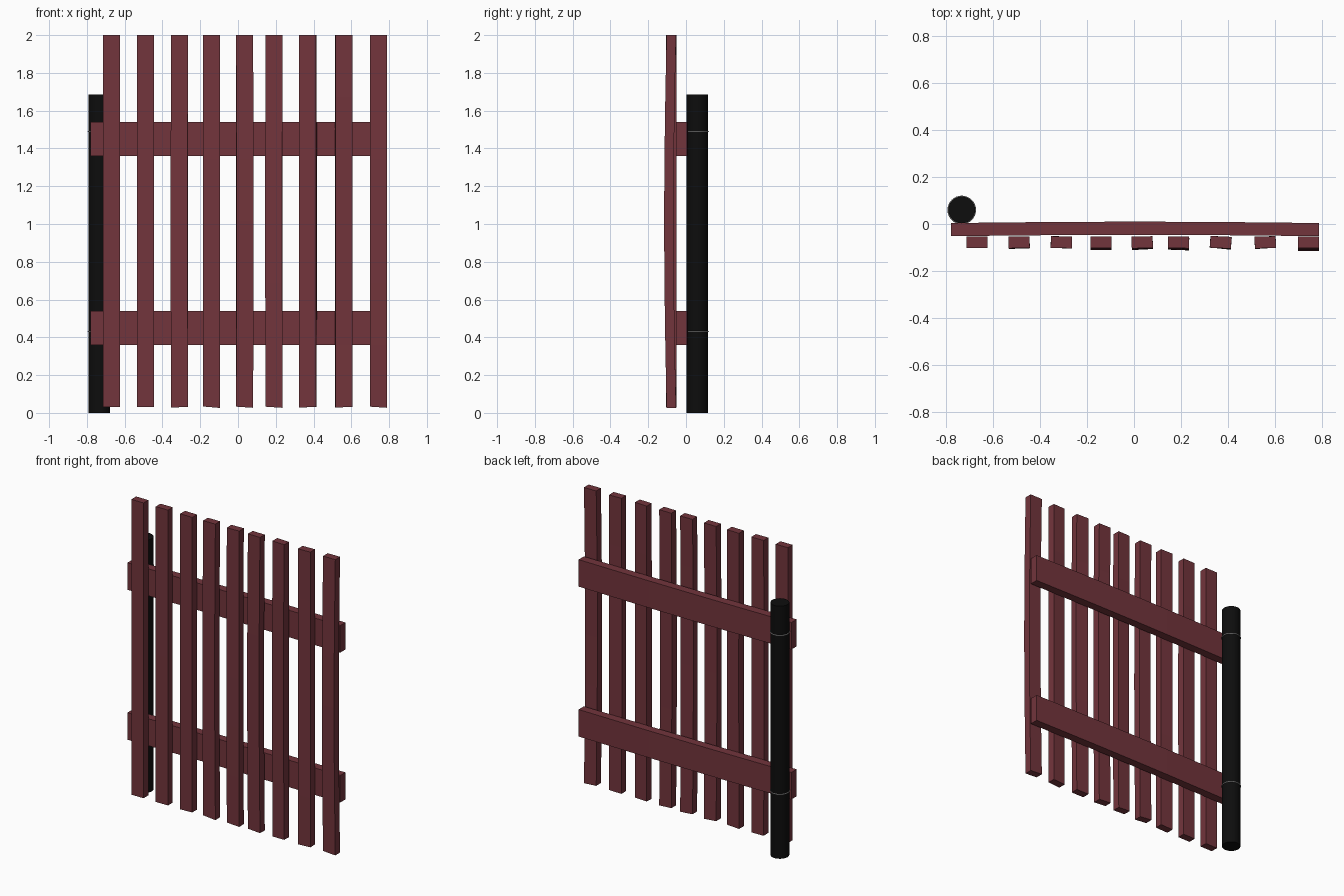
import bpy, bmesh, math

if "Cube" in bpy.data.objects:
    bpy.data.objects.remove(bpy.data.objects["Cube"])


def material(name, col):
    m = bpy.data.materials.new(name)
    m.diffuse_color = (*col, 1)
    m.use_nodes = True
    m.node_tree.nodes["Principled BSDF"].inputs["Base Color"].default_value = m.diffuse_color
    return m


WOOD = material("red_wood", (0.17, 0.035, 0.045))
BLACK = material("black_metal", (0.004, 0.004, 0.004))
WIRE = material("grey_wire", (0.4, 0.4, 0.4))


def board(name, sections, mat):
    """Loft a closed bar through equal-sized vertex rings."""
    bm = bmesh.new()
    rings = [[bm.verts.new(p) for p in s] for s in sections]
    for a, b in zip(rings, rings[1:]):
        for i in range(4):
            j = (i + 1) % 4
            bm.faces.new((a[i], a[j], b[j], b[i]))
    bm.faces.new(rings[0])
    bm.faces.new(rings[-1])
    bmesh.ops.recalc_face_normals(bm, faces=bm.faces)
    me = bpy.data.meshes.new(name)
    bm.to_mesh(me)
    bm.free()
    me.materials.append(mat)
    ob = bpy.data.objects.new(name, me)
    bpy.context.collection.objects.link(ob)
    return ob


# Vertical pickets: (centre x, forward bow, twist in degrees, bottom slant)
PICKETS = [(-0.67, 0.0, 0, 0), (-0.49, 0.002, 2, 0), (-0.31, 0.0, -3, 0.004),
           (-0.14, 0.008, 0, -0.008), (0.035, 0.006, 3, -0.006),
           (0.19, 0.008, -2, -0.006), (0.37, 0.002, -6, 0.002),
           (0.56, 0.001, 4, 0.003), (0.745, 0.013, 0, -0.006)]
for n, (x, bow, twist, slant) in enumerate(PICKETS):
    sections = []
    for k in range(7):
        t = k / 6
        z = 0.03 + 1.97 * t
        y = -0.078 - bow * math.sin(math.pi * t)
        a = math.radians(twist) * (0.4 + 0.6 * math.sin(math.pi * t))
        ring = []
        for sx, sy in ((-1, -1), (1, -1), (1, 1), (-1, 1)):
            px, py = sx * 0.045, sy * 0.025
            ring.append((x + px * math.cos(a) - py * math.sin(a),
                         y + px * math.sin(a) + py * math.cos(a),
                         z - (sx * -slant * 0.5 if k == 0 else 0)))
        sections.append(ring)
    board(f"picket_{n + 1}", sections, WOOD)

# Horizontal rails, very slightly bowed to the back
for name, zc in (("lower_rail", 0.45), ("upper_rail", 1.45)):
    sections = []
    for k in range(7):
        t = k / 6
        x = -0.78 + 1.57 * t
        y = -0.024 + 0.006 * math.sin(math.pi * t)
        sections.append([(x, y - 0.028, zc - 0.09), (x, y + 0.028, zc - 0.09),
                         (x, y + 0.028, zc + 0.09), (x, y - 0.028, zc + 0.09)])
    board(name, sections, WOOD)

# Round post behind the left end
PX, PY, R = -0.735, 0.06, 0.057
bpy.ops.mesh.primitive_cylinder_add(vertices=32, radius=R, depth=1.685,
                                    location=(PX, PY, 0.8425))
post = bpy.context.object
post.name = "post"
post.data.materials.append(BLACK)
bpy.ops.object.shade_smooth_by_angle()

# Thin wire ties around the post
for name, z in (("lower_tie", 0.43), ("upper_tie", 1.49)):
    bpy.ops.mesh.primitive_torus_add(major_segments=32, minor_segments=8,
                                     major_radius=R + 0.001, minor_radius=0.003,
                                     location=(PX, PY, z))
    tie = bpy.context.object
    tie.name = name
    tie.data.materials.append(WIRE)
    bpy.ops.object.shade_smooth_by_angle()
